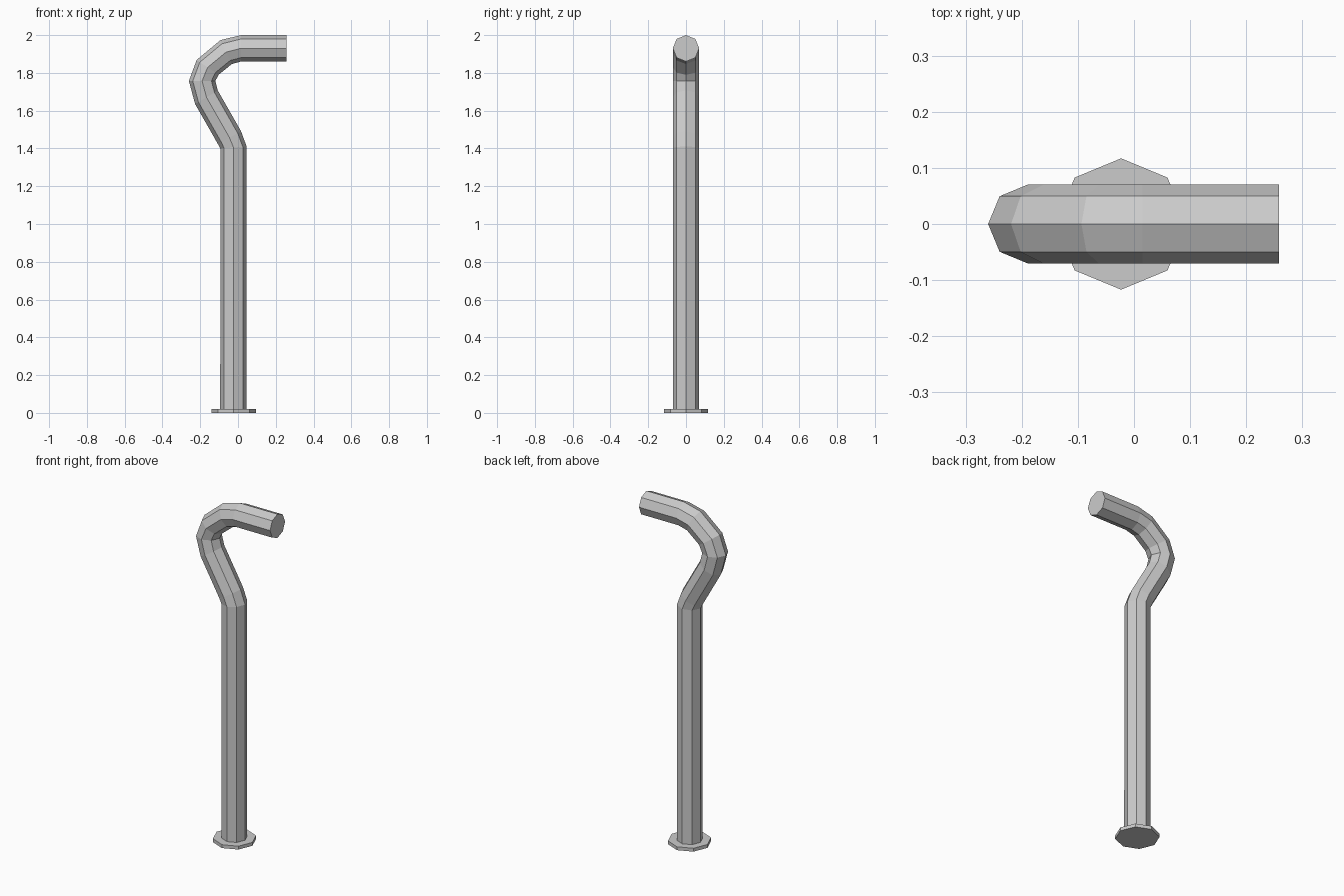
import bpy, bmesh
from math import sin, cos, pi, radians

if "Cube" in bpy.data.objects:
    bpy.data.objects.remove(bpy.data.objects["Cube"])

SIDES = 8
RADIUS = 0.07


def make_tube(name, stations):
    """Loft octagonal rings; each station is (x, z, tilt in degrees, radius)."""
    bm = bmesh.new()
    rings = []
    for x, z, tilt, r in stations:
        a = radians(tilt)
        ring = []
        for i in range(SIDES):
            t = 2 * pi * i / SIDES
            u, v = r * cos(t), r * sin(t)
            ring.append(bm.verts.new((x + u * cos(a), v, z + u * sin(a))))
        rings.append(ring)
    for lo, hi in zip(rings, rings[1:]):
        for i in range(SIDES):
            j = (i + 1) % SIDES
            bm.faces.new((lo[i], lo[j], hi[j], hi[i]))
    bm.faces.new(rings[0][::-1])
    bm.faces.new(rings[-1])
    bmesh.ops.recalc_face_normals(bm, faces=bm.faces)
    mesh = bpy.data.meshes.new(name)
    bm.to_mesh(mesh)
    bm.free()
    obj = bpy.data.objects.new(name, mesh)
    bpy.context.collection.objects.link(obj)
    return obj


# Bent pipe: straight shaft, backward lean, hook and horizontal outlet
path = [
    (-0.024, 0.02, 0),
    (-0.024, 1.405, 4),
    (-0.045, 1.457, 29),
    (-0.167, 1.671, 31),
    (-0.190, 1.757, 0),
    (-0.161, 1.829, -34),
    (-0.063, 1.910, -64),
    (0.015, 1.930, -90),
    (0.258, 1.930, -90),
]
make_tube("bent_pipe", [(x, z, tilt, RADIUS) for x, z, tilt in path])

# Base flange
make_tube("base_flange", [(-0.023, 0, 0, 0.117), (-0.023, 0.02, 0, 0.117)])
